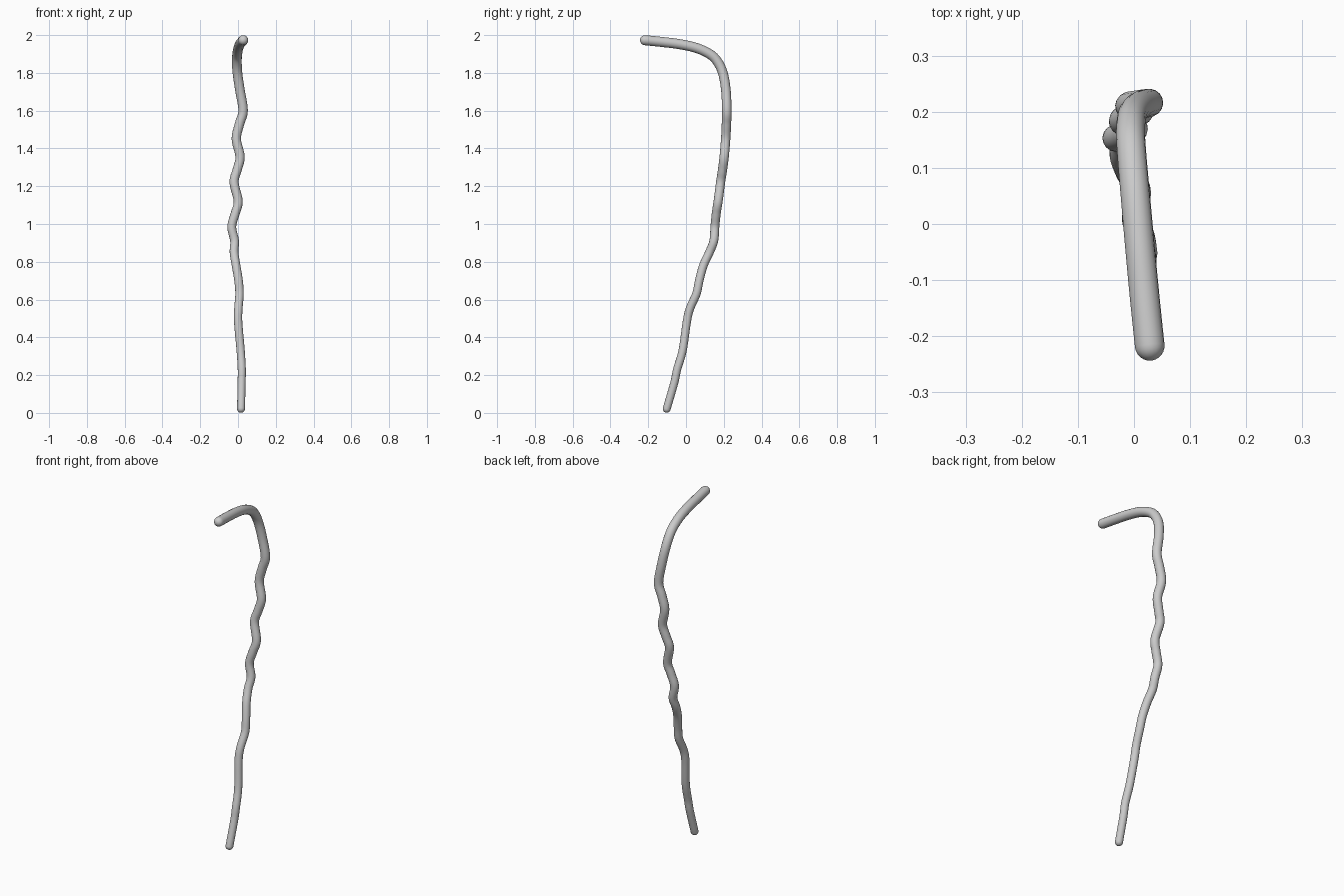
import bpy, math
from mathutils import Vector

if "Cube" in bpy.data.objects:
    bpy.data.objects.remove(bpy.data.objects["Cube"])

# Centre line of the stick: crooked shaft from foot to bend, then the handle
path = [Vector(p) for p in (
    (.016, -.102, .022), (.019, -.062, .16), (.020, -.047, .23), (.014, -.018, .33),
    (.001, .004, .48), (.002, .020, .55), (.008, .055, .63), (.003, .070, .70),
    (-.010, .092, .78), (-.021, .124, .85), (-.018, .147, .91), (-.033, .153, .985),
    (-.015, .160, 1.055), (.001, .170, 1.12), (-.021, .183, 1.22), (-.005, .193, 1.285),
    (.011, .202, 1.355), (-.009, .210, 1.45), (.008, .214, 1.53), (.027, .216, 1.60),
    (.010, .211, 1.71), (-.003, .195, 1.80), (-.006, .165, 1.862), (-.004, .125, 1.90),
    (.002, .055, 1.932), (.010, -.035, 1.952), (.019, -.130, 1.964), (.028, -.217, 1.973))]
R_FOOT, R_TOP, STEPS = .021, .0265, 6


def smooth_path(pts):
    """Catmull-Rom samples through the points."""
    ext = [2 * pts[0] - pts[1]] + pts + [2 * pts[-1] - pts[-2]]
    out = []
    for a, b, c, d in zip(ext, ext[1:], ext[2:], ext[3:]):
        for i in range(STEPS):
            t = i / STEPS
            out.append(.5 * (2 * b + (c - a) * t + (2 * a - 5 * b + 4 * c - d) * t ** 2
                             + (3 * b - a - 3 * c + d) * t ** 3))
    return out + [pts[-1]]


def dome(centre, direction, r):
    """Points and shrinking radii that round off an end."""
    angles = [math.radians(a) for a in (15, 30, 45, 60, 72, 82, 89)]
    return [(centre + direction * r * math.sin(a), r * math.cos(a)) for a in angles]


line = smooth_path(path)
n = len(line) - 1
body = [(p, R_FOOT + (R_TOP - R_FOOT) * min(1, i / n * 1.05)) for i, p in enumerate(line)]
foot = dome(line[0], (line[0] - line[1]).normalized(), R_FOOT)
tip = dome(line[-1], (line[-1] - line[-2]).normalized(), R_TOP)
samples = foot[::-1] + body + tip

# Walking stick: round tube swept along the centre line
curve = bpy.data.curves.new("walking_stick", 'CURVE')
curve.dimensions = '3D'
curve.bevel_depth = 1
curve.bevel_resolution = 6
curve.use_fill_caps = True
spline = curve.splines.new('POLY')
spline.points.add(len(samples) - 1)
for point, (co, r) in zip(spline.points, samples):
    point.co = (*co, 1)
    point.radius = r
stick = bpy.data.objects.new("walking_stick", curve)
bpy.context.collection.objects.link(stick)

# Turn into a smooth-shaded mesh
bpy.context.view_layer.objects.active = stick
stick.select_set(True)
bpy.ops.object.convert(target='MESH')
bpy.ops.object.shade_smooth()
